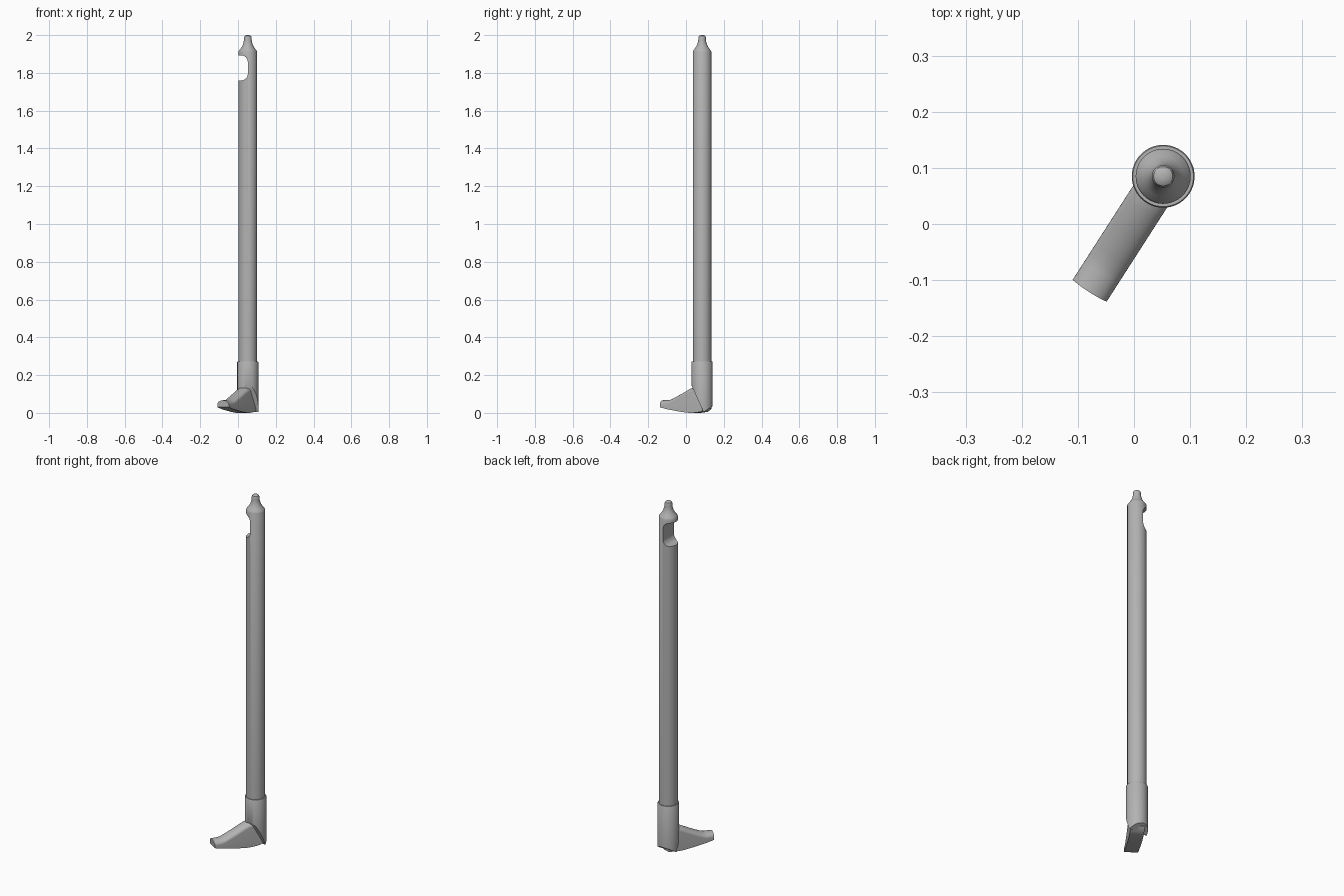
import bpy, bmesh, math
from mathutils import Vector

if "Cube" in bpy.data.objects:
    bpy.data.objects.remove(bpy.data.objects["Cube"], do_unlink=True)

AXIS = Vector((0.052, 0.085, 0))        # centre line of the rod
FORWARD = Vector((-0.54, -0.84, 0)).normalized()
SIDE = Vector((-FORWARD.y, FORWARD.x, 0))
SEGMENTS = 64

grey = bpy.data.materials.new("plain_grey")
grey.use_nodes = True
colour = (0.45, 0.45, 0.45, 1)
grey.diffuse_color = colour
grey.node_tree.nodes["Principled BSDF"].inputs["Base Color"].default_value = colour


def make_object(name, bm):
    bmesh.ops.recalc_face_normals(bm, faces=bm.faces)
    mesh = bpy.data.meshes.new(name)
    bm.to_mesh(mesh)
    bm.free()
    obj = bpy.data.objects.new(name, mesh)
    bpy.context.collection.objects.link(obj)
    mesh.materials.append(grey)
    return obj


def activate(obj):
    bpy.ops.object.select_all(action='DESELECT')
    obj.select_set(True)
    bpy.context.view_layer.objects.active = obj


def smooth(obj, angle=30):
    activate(obj)
    bpy.ops.object.shade_smooth_by_angle(angle=math.radians(angle))


def loft(rings):
    """Bridge equal closed rings of points and cap both ends."""
    bm = bmesh.new()
    loops = [[bm.verts.new(p) for p in ring] for ring in rings]
    for a, b in zip(loops, loops[1:]):
        for i in range(len(a)):
            j = (i + 1) % len(a)
            bm.faces.new((a[i], a[j], b[j], b[i]))
    bm.faces.new(loops[0])
    bm.faces.new(loops[-1])
    bmesh.ops.recalc_face_normals(bm, faces=bm.faces)
    return bm


def turned(profile):
    """Lathe a (radius, height) profile around the rod axis."""
    turns = [2 * math.pi * i / SEGMENTS for i in range(SEGMENTS)]
    return loft([[AXIS + Vector((r * math.cos(t), r * math.sin(t), z)) for t in turns]
                 for r, z in profile])


# Rod with flared shoulder and rounded pin
rod = make_object("rod", turned([
    (0.049, 0.2), (0.049, 1.913), (0.046, 1.919), (0.036, 1.932), (0.028, 1.945),
    (0.023, 1.96), (0.02, 1.976), (0.02, 1.988), (0.017, 1.995), (0.011, 1.999), (0.004, 2.0)]))

# Rounded notch in the upper rod
low, high, inner, radius = 1.76, 1.893, 0.052, 0.036
outline = [(-0.1, low)]
for centre, start in ((low + radius, -90), (high - radius, 0)):
    for i in range(9):
        t = math.radians(start + i * 90 / 8)
        outline.append((inner - radius + radius * math.cos(t), centre + radius * math.sin(t)))
outline.append((-0.1, high))
cutter = make_object("notch_cutter", loft([[(x, y, z) for x, z in outline] for y in (-0.1, 0.3)]))
cutter.hide_render = True
activate(rod)
notch = rod.modifiers.new("notch", 'BOOLEAN')
notch.operation, notch.object, notch.solver = 'DIFFERENCE', cutter, 'EXACT'
bpy.ops.object.modifier_apply(modifier=notch.name)
bpy.data.objects.remove(cutter, do_unlink=True)
smooth(rod)

# Sleeve with its lower end cut to a wedge
bm = turned([(0.056, -0.02), (0.056, 0.269), (0.054, 0.273), (0.048, 0.273)])
ridge = Vector((0, 0.093, 0.004))
for end in (Vector((0, 0.038, 0.125)), Vector((0, 0.142, 0.036))):
    along = end - ridge
    normal = Vector((0, along.z, -along.y))
    if normal.z < 0:
        normal.negate()
    cut = bmesh.ops.bisect_plane(bm, geom=bm.verts[:] + bm.edges[:] + bm.faces[:],
                                 plane_co=ridge, plane_no=normal, clear_inner=True)
    edges = [e for e in cut["geom_cut"] if isinstance(e, bmesh.types.BMEdge)]
    bmesh.ops.holes_fill(bm, edges=edges, sides=0)
smooth(make_object("sleeve", bm))

# Foot: arched bar tapering from heel to toe
stations = [(-0.036, 0.022, 0.1), (-0.015, 0.006, 0.14), (0.02, 0.001, 0.142), (0.05, 0.0, 0.135),
            (0.07, 0.001, 0.127), (0.12, 0.007, 0.102), (0.17, 0.015, 0.079), (0.19, 0.018, 0.071),
            (0.205, 0.021, 0.068), (0.245, 0.03, 0.067)]
HALF, RISE = 0.036, 0.024
rings = []
for s, bottom, top in stations:
    section = [(HALF, bottom)]
    for i in range(17):
        t = math.pi * i / 16
        section.append((HALF * math.cos(t), top - RISE + RISE * math.sin(t)))
    section.append((-HALF, bottom))
    bow = 2 if s == stations[-1][0] else 0      # slightly curved toe end
    rings.append([Vector((AXIS.x, AXIS.y, z)) + FORWARD * (s - bow * l * l) + SIDE * l
                  for l, z in section])
smooth(make_object("foot", loft(rings)), 35)
